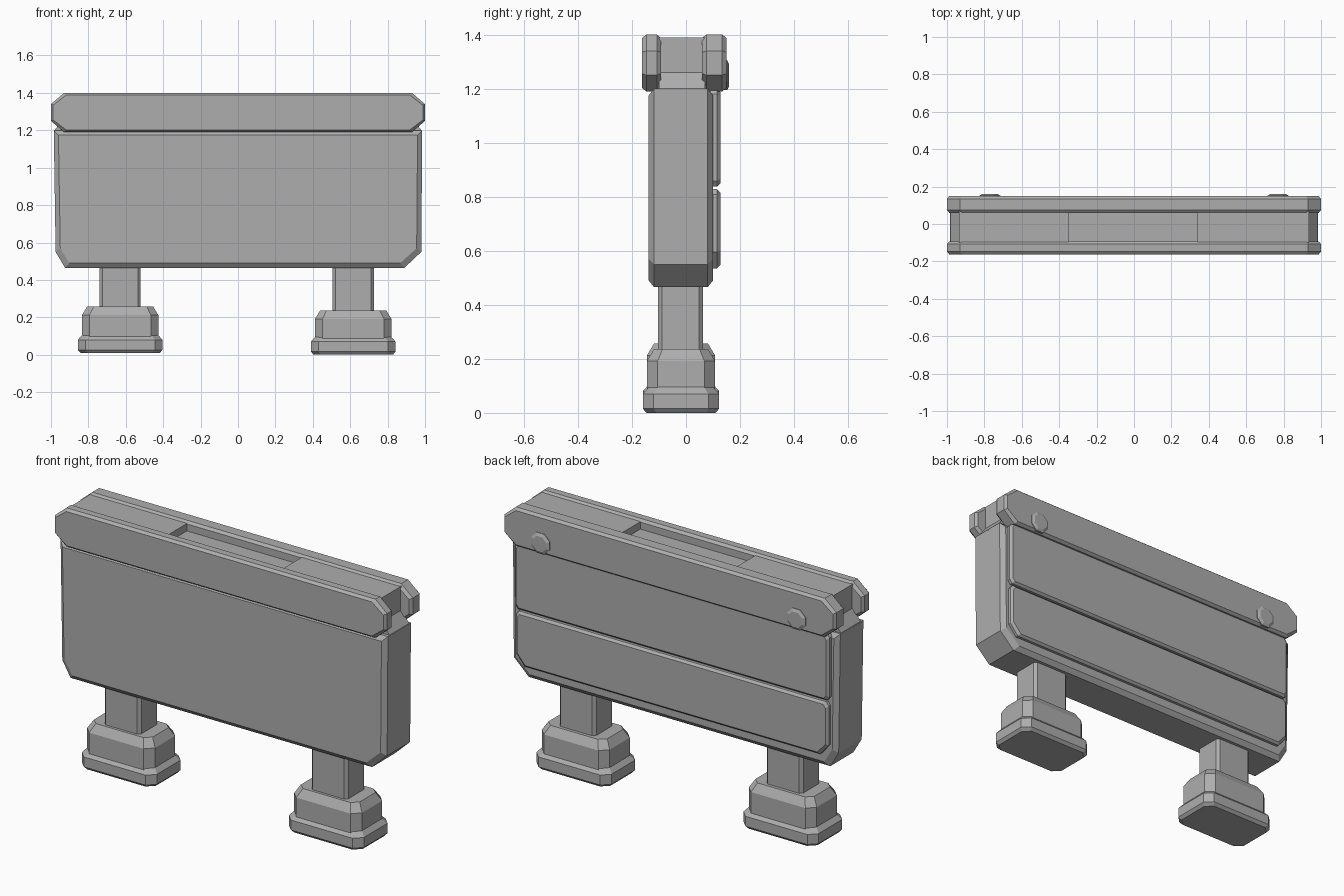
import bpy
import bmesh
import math

cube = bpy.data.objects.get("Cube")
if cube:
    bpy.data.objects.remove(cube, do_unlink=True)

GREY = (0.42, 0.42, 0.42, 1)
mat = bpy.data.materials.new("plain grey")
mat.use_nodes = True
mat.diffuse_color = GREY
mat.node_tree.nodes["Principled BSDF"].inputs["Base Color"].default_value = GREY


def loft(name, outline, layers, axis):
    """Stack copies of an outline along an axis; each layer is (position, inset)."""
    us, vs = [p[0] for p in outline], [p[1] for p in outline]
    cu, cv = (min(us) + max(us)) / 2, (min(vs) + max(vs)) / 2
    hu, hv = (max(us) - min(us)) / 2, (max(vs) - min(vs)) / 2
    bm = bmesh.new()
    rings = []
    for pos, inset in layers:
        ring = []
        for u, v in outline:
            a = cu + (u - cu) * (1 - inset / hu)
            b = cv + (v - cv) * (1 - inset / hv)
            ring.append(bm.verts.new((a, pos, b) if axis == "y" else (a, b, pos)))
        rings.append(ring)
    bm.faces.new(rings[0])
    bm.faces.new(rings[-1])
    n = len(outline)
    for low, high in zip(rings, rings[1:]):
        for i in range(n):
            j = (i + 1) % n
            bm.faces.new((low[i], low[j], high[j], high[i]))
    bmesh.ops.recalc_face_normals(bm, faces=bm.faces)
    mesh = bpy.data.meshes.new(name)
    bm.to_mesh(mesh)
    bm.free()
    mesh.materials.append(mat)
    obj = bpy.data.objects.new(name, mesh)
    bpy.context.collection.objects.link(obj)
    return obj


def chamfered(u0, u1, v0, v1, low, high=None):
    """Rectangle with cut corners; low and high are (du, dv) corner cuts."""
    high = high or low
    (a, b), (c, d) = low, high
    return [(u0 + a, v0), (u1 - a, v0), (u1, v0 + b), (u1, v1 - d),
            (u1 - c, v1), (u0 + c, v1), (u0, v1 - d), (u0, v0 + b)]


# Main slab
slab = [(-0.925, 0.465), (0.89, 0.465), (0.98, 0.55),
        (0.985, 1.2), (-0.985, 1.2), (-0.975, 0.55)]
loft("main_slab", slab, [(-0.138, 0.025), (-0.118, 0), (0.08, 0), (0.1, 0.025)], "y")

# Core between the rails, with a shallow slot in its top
core = [(-0.985, 1.195), (0.985, 1.195), (0.935, 1.26), (0.935, 1.39),
        (0.34, 1.39), (0.34, 1.35), (-0.35, 1.35), (-0.35, 1.39),
        (-0.935, 1.39), (-0.935, 1.26)]
loft("top_core", core, [(-0.1, 0), (0.07, 0)], "y")

# Top rails
rail = chamfered(-1, 1, 1.19, 1.4, (0.07, 0.06))
for name, y0, y1 in (("front_rail", -0.162, -0.093), ("back_rail", 0.06, 0.149)):
    loft(name, rail, [(y0, 0.012), (y0 + 0.015, 0), (y1 - 0.015, 0), (y1, 0.012)], "y")

# Back panels
lower = chamfered(-0.94, 0.94, 0.535, 0.828, (0.05, 0.06), (0.015, 0.02))
upper = chamfered(-0.945, 0.945, 0.838, 1.2, (0.015, 0.02))
for name, outline in (("lower_back_panel", lower), ("upper_back_panel", upper)):
    loft(name, outline, [(0.09, 0), (0.115, 0), (0.127, 0.012)], "y")

# Bolts on the back rail
for name, x in (("right_bolt", -0.77), ("left_bolt", 0.77)):
    ring = [(x + 0.06 * math.cos((k + 0.5) * math.pi / 4),
             1.25 + 0.06 * math.sin((k + 0.5) * math.pi / 4)) for k in range(8)]
    loft(name, ring, [(0.14, 0), (0.152, 0), (0.16, 0.015)], "y")

# Legs and stepped feet, the left one standing slightly lower
for side, x, drop in (("right", -0.63, 0), ("left", 0.616, 0.02)):
    post = chamfered(x - 0.11, x + 0.11, -0.103, 0.063, (0.015, 0.015))
    loft(side + "_leg", post, [(0.15, 0), (0.5, 0)], "z")
    block = chamfered(x - 0.204, x + 0.204, -0.145, 0.108, (0.04, 0.04))
    top = 0.257 - drop
    loft(side + "_foot_block", block,
         [(0.07, 0), (top - 0.045, 0), (top, 0.027)], "z")
    sole = chamfered(x - 0.226, x + 0.226, -0.16, 0.123, (0.04, 0.04))
    base, rim = 0.01 - drop / 2, 0.105 - drop / 2
    loft(side + "_sole", sole,
         [(base, 0.014), (base + 0.016, 0), (rim - 0.025, 0), (rim, 0.022)], "z")
